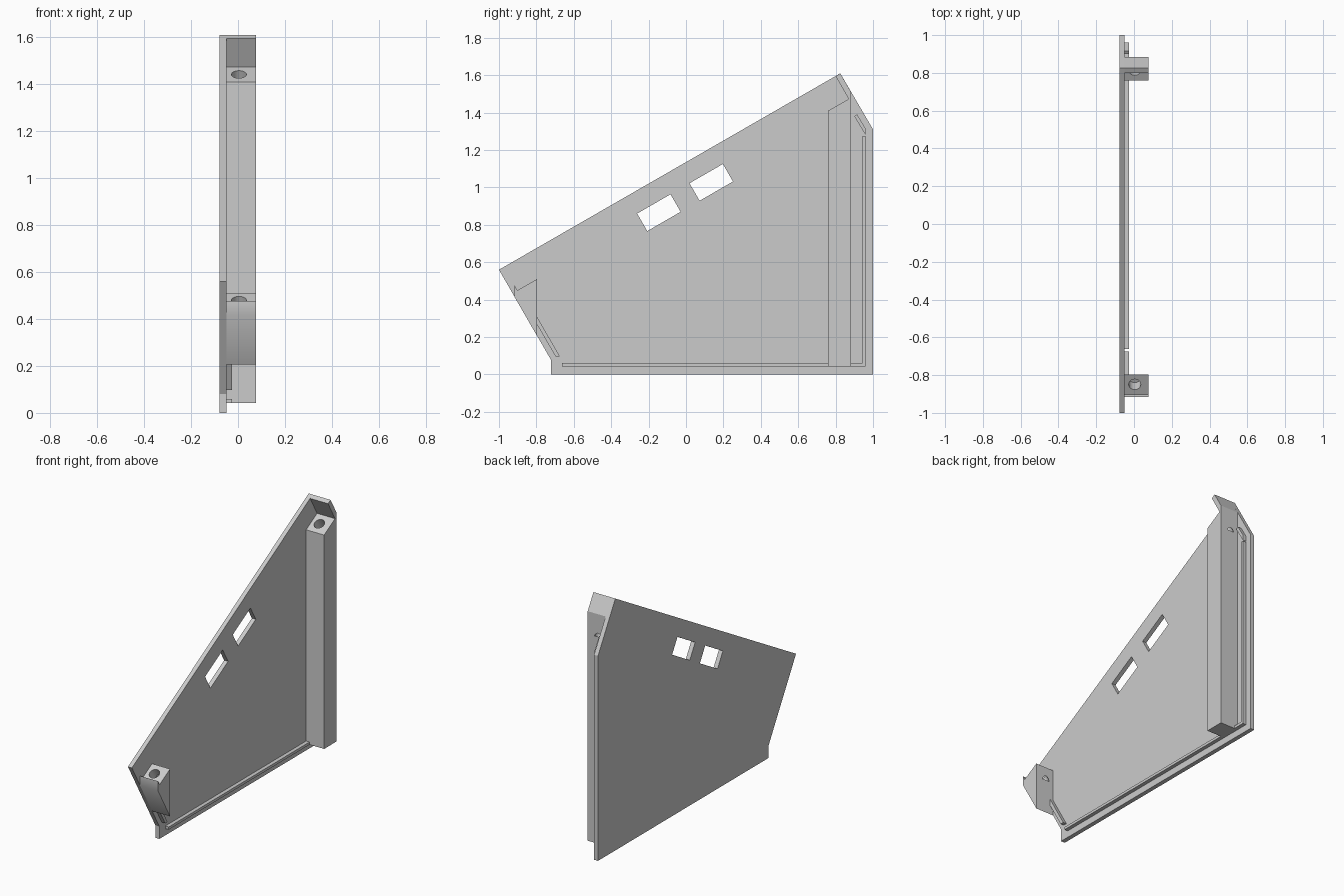
import bpy, bmesh, math
from mathutils import Vector

cube = bpy.data.objects.get("Cube")
if cube:
    bpy.data.objects.remove(cube, do_unlink=True)

grey = bpy.data.materials.new("light_grey")
grey.use_nodes = True
colour = (0.6, 0.6, 0.6, 1)
grey.diffuse_color = colour
grey.node_tree.nodes["Principled BSDF"].inputs["Base Color"].default_value = colour

OUTER, INNER, RIB, EDGE = -0.078, -0.05, -0.026, 0.077
TILT = math.radians(30)


def slab(name, outline, x0, x1):
    """Extrude a (y, z) outline from x0 to x1."""
    bm = bmesh.new()
    face = bm.faces.new([bm.verts.new((x0, y, z)) for y, z in outline])
    new = bmesh.ops.extrude_face_region(bm, geom=[face])["geom"]
    bmesh.ops.translate(bm, vec=(x1 - x0, 0, 0),
                        verts=[v for v in new if isinstance(v, bmesh.types.BMVert)])
    bmesh.ops.recalc_face_normals(bm, faces=bm.faces)
    mesh = bpy.data.meshes.new(name)
    bm.to_mesh(mesh)
    bm.free()
    mesh.materials.append(grey)
    obj = bpy.data.objects.new(name, mesh)
    bpy.context.collection.objects.link(obj)
    return obj


def cut(obj, cutter):
    """Subtract the cutter and remove it."""
    cutter.hide_render = True
    mod = obj.modifiers.new("cut", "BOOLEAN")
    mod.operation, mod.solver, mod.object = "DIFFERENCE", "EXACT", cutter
    bpy.ops.object.select_all(action="DESELECT")
    bpy.context.view_layer.objects.active = obj
    obj.select_set(True)
    bpy.ops.object.modifier_apply(modifier=mod.name)
    bpy.data.objects.remove(cutter, do_unlink=True)


def drill(obj, y, z, depth):
    """Blind screw hole, square to the sloping top."""
    axis = Vector((0, -math.sin(TILT), math.cos(TILT)))
    above = 0.05
    middle = Vector((0.004, y, z)) + axis * (above - depth) / 2
    bpy.ops.mesh.primitive_cylinder_add(vertices=32, radius=0.032, depth=above + depth,
                                        location=middle, rotation=(TILT, 0, 0))
    cutter = bpy.context.object
    cutter.data.materials.append(grey)
    cut(obj, cutter)
    bpy.ops.object.shade_smooth_by_angle(angle=TILT)


# Side panel with two tilted windows
panel = slab("side_panel", [(-1, 0.56), (0.825, 1.61), (1, 1.31), (1, 0),
                            (-0.723, 0), (-0.723, 0.08)], OUTER, INNER)
for y, z in [(-0.145, 0.865), (0.135, 1.027)]:
    along = Vector((math.cos(TILT), math.sin(TILT))) * 0.103
    across = Vector((-math.sin(TILT), math.cos(TILT))) * 0.054
    mid = Vector((y, z))
    corners = [mid + along + across, mid - along + across,
               mid - along - across, mid + along - across]
    cut(panel, slab("window_cutter", corners, -0.2, 0.1))

# Rear post with a tall flange
rear = slab("rear_post", [(0.76, 0.043), (0.883, 0.043), (0.883, 1.51), (0.825, 1.61),
                          (0.8, 1.595), (0.87, 1.473), (0.76, 1.41)], INNER, EDGE)
drill(rear, 0.815, 1.442, 0.1)

# Front bracket with a small lip
front = slab("front_bracket", [(-0.917, 0.415), (-0.917, 0.477), (-0.902, 0.45),
                               (-0.797, 0.51), (-0.797, 0.207)], INNER, EDGE)
drill(front, -0.85, 0.481, 0.075)

# Low locating ribs on the inner face
ribs = {
    "bottom_rib": [(-0.663, 0.043), (0.96, 0.043), (0.96, 0.06), (-0.663, 0.06)],
    "rear_rib": [(0.943, 0.06), (0.96, 0.06), (0.96, 1.275), (0.943, 1.275)],
    "rear_slanted_rib": [(0.9, 1.38), (0.915, 1.39), (0.96, 1.315), (0.96, 1.28)],
    "front_slanted_rib": [(-0.797, 0.31), (-0.797, 0.268), (-0.698, 0.097), (-0.675, 0.097)],
}
for name, outline in ribs.items():
    slab(name, outline, INNER, RIB)
